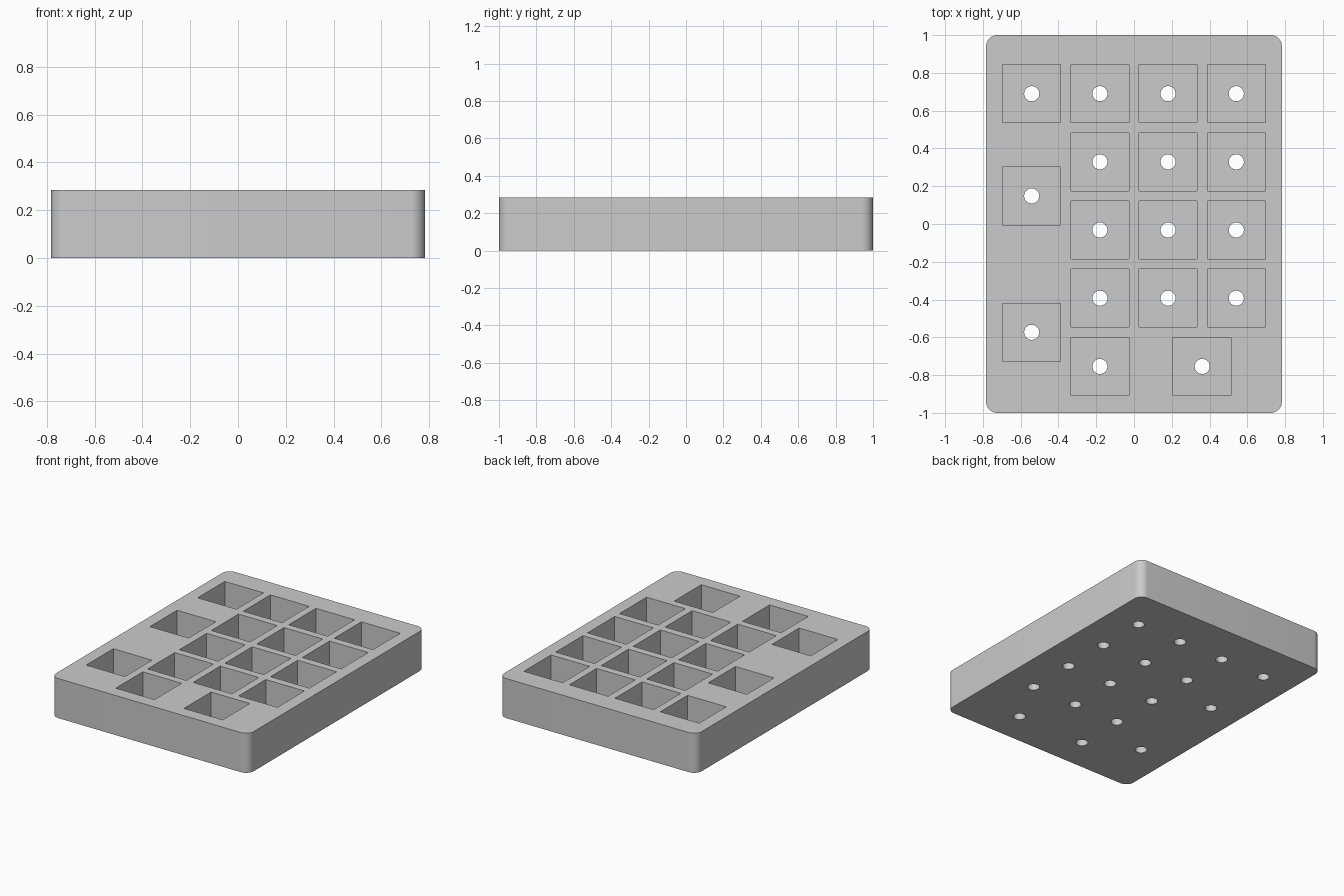
import bpy
import bmesh
from mathutils import Matrix

if "Cube" in bpy.data.objects:
    bpy.data.objects.remove(bpy.data.objects["Cube"], do_unlink=True)

WIDTH, LENGTH, HEIGHT = 1.566, 2.0, 0.284
CORNER = 0.06
PITCH = 0.361
POCKET = 0.307
FLOOR = 0.08
HOLE_RADIUS = 0.04

grey = bpy.data.materials.new("light_grey")
grey.use_nodes = True
colour = (0.6, 0.6, 0.6, 1)
grey.diffuse_color = colour
grey.node_tree.nodes["Principled BSDF"].inputs["Base Color"].default_value = colour


def make_object(name, bm):
    mesh = bpy.data.meshes.new(name)
    bm.to_mesh(mesh)
    bm.free()
    mesh.materials.append(grey)
    obj = bpy.data.objects.new(name, mesh)
    bpy.context.collection.objects.link(obj)
    return obj


def add_box(bm, x, y, z0, z1, sx, sy):
    place = Matrix.Translation((x, y, (z0 + z1) / 2))
    bmesh.ops.create_cube(bm, size=1, matrix=place @ Matrix.Diagonal((sx, sy, z1 - z0, 1)))


# Tray block with rounded upright corners
bm = bmesh.new()
add_box(bm, 0, 0, 0, HEIGHT, WIDTH, LENGTH)
upright = [e for e in bm.edges if abs(e.verts[0].co.z - e.verts[1].co.z) > 0.1]
bmesh.ops.bevel(bm, geom=upright, offset=CORNER, segments=10, profile=0.5, affect='EDGES')
tray = make_object("key_tray", bm)

# Pocket centres, counted in pitches from the back left pocket
cells = [(c, r) for c in (1, 2, 3) for r in range(4)]
cells += [(0, 0), (0, 1.5), (0, 3.5), (1, 4), (2.5, 4)]
centres = [((c - 1.5) * PITCH, 0.69 - r * PITCH) for c, r in cells]

# Square pockets, open at the top
bm = bmesh.new()
for x, y in centres:
    add_box(bm, x, y, FLOOR, HEIGHT + 0.1, POCKET, POCKET)
pockets = make_object("pocket_cutter", bm)

# Round holes through the pocket floors
bm = bmesh.new()
for x, y in centres:
    bmesh.ops.create_cone(bm, cap_ends=True, segments=32, radius1=HOLE_RADIUS,
                          radius2=HOLE_RADIUS, depth=0.3,
                          matrix=Matrix.Translation((x, y, 0.05)))
holes = make_object("hole_cutter", bm)

# Cut, keep the result and drop the cutters
for cutter in (pockets, holes):
    cutter.hide_render = True
    cut = tray.modifiers.new(cutter.name, 'BOOLEAN')
    cut.operation = 'DIFFERENCE'
    cut.solver = 'EXACT'
    cut.object = cutter
bpy.context.view_layer.update()
result = bpy.data.meshes.new_from_object(tray.evaluated_get(bpy.context.evaluated_depsgraph_get()))
tray.modifiers.clear()
tray.data = result
for cutter in (pockets, holes):
    bpy.data.objects.remove(cutter, do_unlink=True)

bpy.ops.object.select_all(action='DESELECT')
tray.select_set(True)
bpy.context.view_layer.objects.active = tray
bpy.ops.object.shade_smooth_by_angle()
